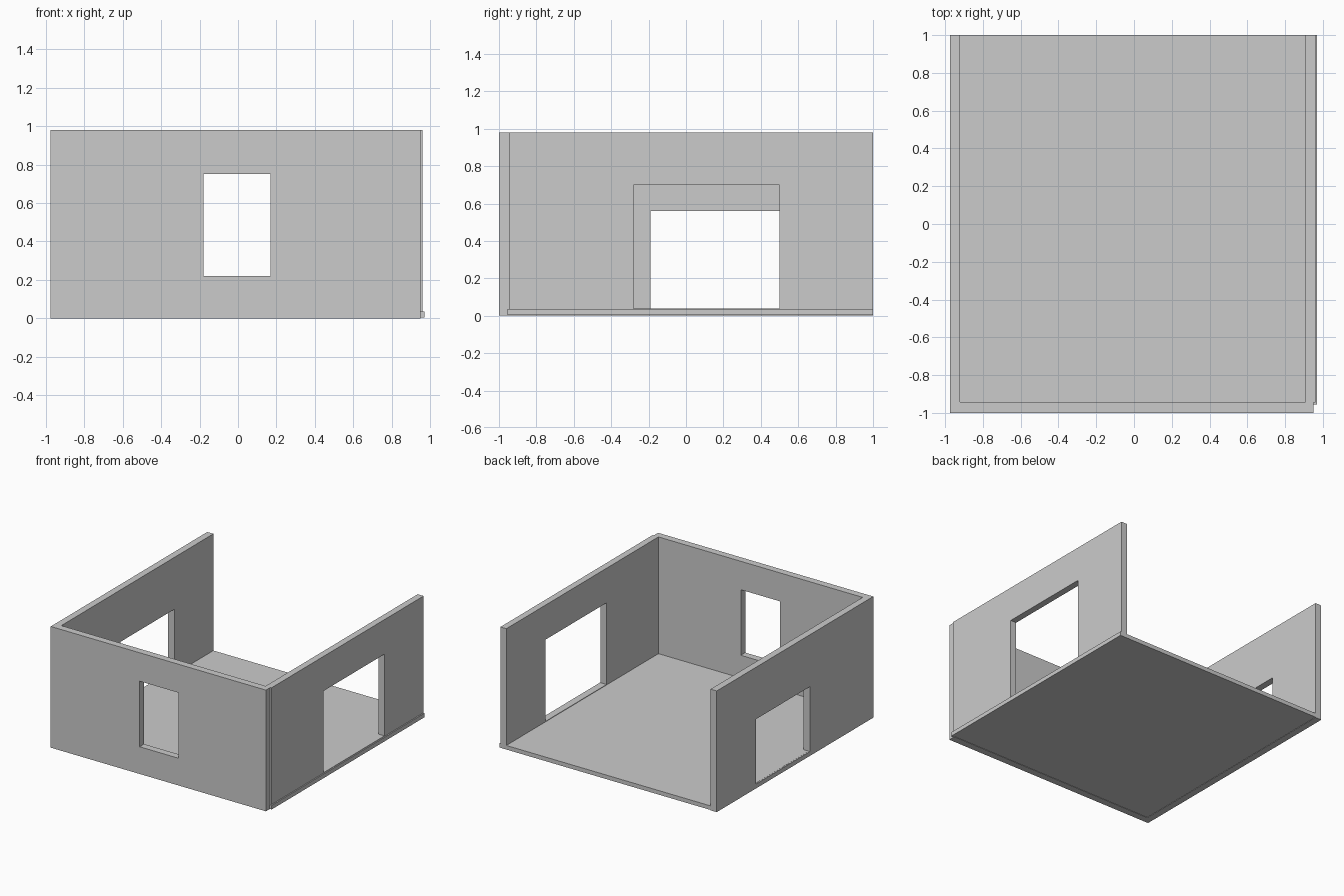
import bpy, bmesh

if "Cube" in bpy.data.objects:
    bpy.data.objects.remove(bpy.data.objects["Cube"])


def make_object(name, bm):
    bmesh.ops.recalc_face_normals(bm, faces=bm.faces)
    mesh = bpy.data.meshes.new(name)
    bm.to_mesh(mesh)
    bm.free()
    obj = bpy.data.objects.new(name, mesh)
    bpy.context.collection.objects.link(obj)
    return obj


def rect(u0, u1, v0, v1):
    return [(u0, v0), (u1, v0), (u1, v1), (u0, v1)]


def box(name, x, y, z):
    bm = bmesh.new()
    low = [bm.verts.new((u, v, z[0])) for u, v in rect(*x, *y)]
    face = bm.faces.new(low)
    new = bmesh.ops.extrude_face_region(bm, geom=[face])["geom"]
    top = [g for g in new if isinstance(g, bmesh.types.BMVert)]
    bmesh.ops.translate(bm, verts=top, vec=(0, 0, z[1] - z[0]))
    return make_object(name, bm)


def wall(name, axis, span, height, depth, opening):
    """Upright slab along 'x' or 'y' with one rectangular opening."""
    def place(u, w, d):
        return (u, d, w) if axis == 'x' else (d, u, w)

    bm = bmesh.new()
    loops = []
    for d in depth:
        for r in (rect(*span, *height), rect(*opening)):
            loops.append([bm.verts.new(place(u, w, d)) for u, w in r])
    outer_a, inner_a, outer_b, inner_b = loops
    # front ring, back ring, outer rim, opening reveal
    for p, q in ((outer_a, inner_a), (outer_b, inner_b),
                 (outer_a, outer_b), (inner_a, inner_b)):
        for i in range(4):
            j = (i + 1) % 4
            bm.faces.new((p[i], p[j], q[j], q[i]))
    # merge each pierced side's bridging edges visually flat
    return make_object(name, bm)


H = 0.98

# Floor slab, projecting slightly past the right wall
box("floor", (-0.965, 0.97), (-0.955, 1.0), (0.003, 0.036))

# Front wall with window
wall("front_wall", 'x', (-0.975, 0.95), (0, H), (-1.0, -0.943),
     (-0.18, 0.17, 0.22, 0.75))

# Left wall with low opening
wall("left_wall", 'y', (-0.943, 1.0), (0, H), (-0.975, -0.92),
     (-0.19, 0.50, 0.035, 0.56))

# Right wall with taller opening
wall("right_wall", 'y', (-0.945, 1.0), (0.005, H), (0.907, 0.96),
     (-0.28, 0.50, 0.04, 0.70))
